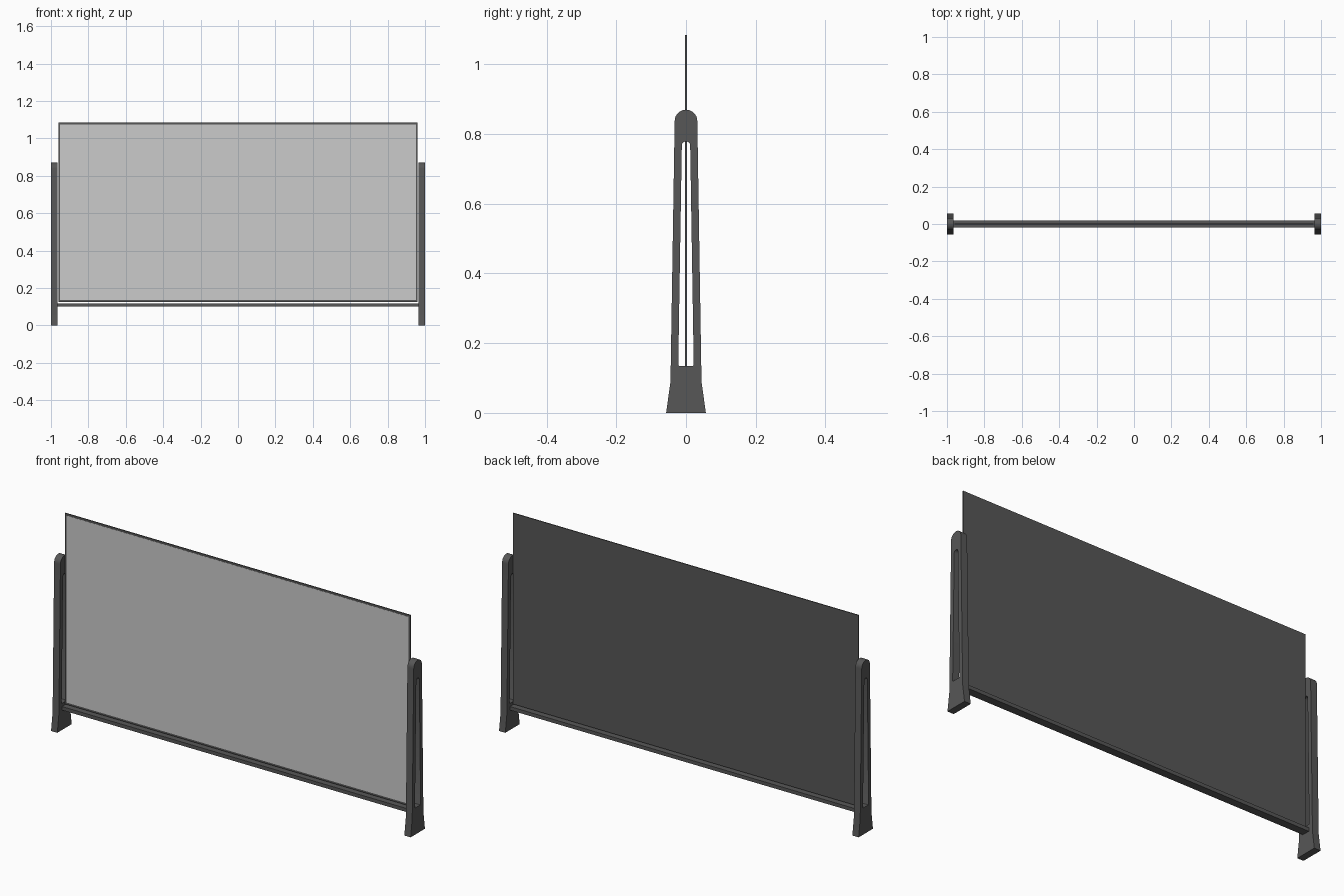
import bpy, math

if "Cube" in bpy.data.objects:
    bpy.data.objects.remove(bpy.data.objects["Cube"])


def material(name, value):
    m = bpy.data.materials.new(name)
    m.diffuse_color = (value, value, value, 1)
    m.use_nodes = True
    m.node_tree.nodes["Principled BSDF"].inputs["Base Color"].default_value = m.diffuse_color
    return m


dark = material("dark grey", 0.095)
light = material("light grey", 0.6)


def box(name, size, centre, mat):
    bpy.ops.mesh.primitive_cube_add(size=1, location=centre)
    ob = bpy.context.object
    ob.name = name
    ob.scale = size
    bpy.ops.object.transform_apply(location=False, rotation=False, scale=True)
    ob.data.materials.append(mat)
    return ob


def outline(right_side, radius, centre_z, steps=14):
    """Symmetric outline: right side upward, round cap, left side downward."""
    cap = [(radius * math.cos(math.pi * i / steps),
            centre_z + radius * math.sin(math.pi * i / steps)) for i in range(steps + 1)]
    left = [(-y, z) for y, z in reversed(right_side)]
    return right_side + cap + left


# Flared post silhouette and its tapered, round-topped slot
post_outer = outline([(0.057, 0), (0.0445, 0.09)], 0.0325, 0.8375)
post_slot = outline([(0.020, 0.134), (0.0222, 0.138)], 0.012, 0.767)


def post(name, x):
    cu = bpy.data.curves.new(name, 'CURVE')
    cu.dimensions = '2D'
    cu.fill_mode = 'BOTH'
    cu.extrude = 0.0175
    for pts in (post_outer, post_slot):
        sp = cu.splines.new('POLY')
        sp.points.add(len(pts) - 1)
        for p, (y, z) in zip(sp.points, pts):
            p.co = (y, z, 0, 1)
        sp.use_cyclic_u = True
    ob = bpy.data.objects.new(name, cu)
    bpy.context.collection.objects.link(ob)
    ob.location.x = x
    ob.rotation_euler = (math.pi / 2, 0, math.pi / 2)
    bpy.ops.object.select_all(action='DESELECT')
    ob.select_set(True)
    bpy.context.view_layer.objects.active = ob
    bpy.ops.object.convert(target='MESH')
    ob = bpy.context.object
    ob.name = name
    ob.data.materials.clear()
    ob.data.materials.append(dark)
    bpy.ops.object.shade_smooth_by_angle(angle=math.radians(30))


# Side posts
post("left_post", -0.9825)
post("right_post", 0.9825)

# Lower cross rail between the posts
box("cross_rail", (1.935, 0.04, 0.018), (0, 0, 0.109), dark)

# Thin panel with a light face on the front, leaving a dark border
box("panel_frame", (1.922, 0.005, 0.96), (0, 0, 0.605), dark)
box("panel_face", (1.902, 0.001, 0.94), (0, -0.0027, 0.605), light)
